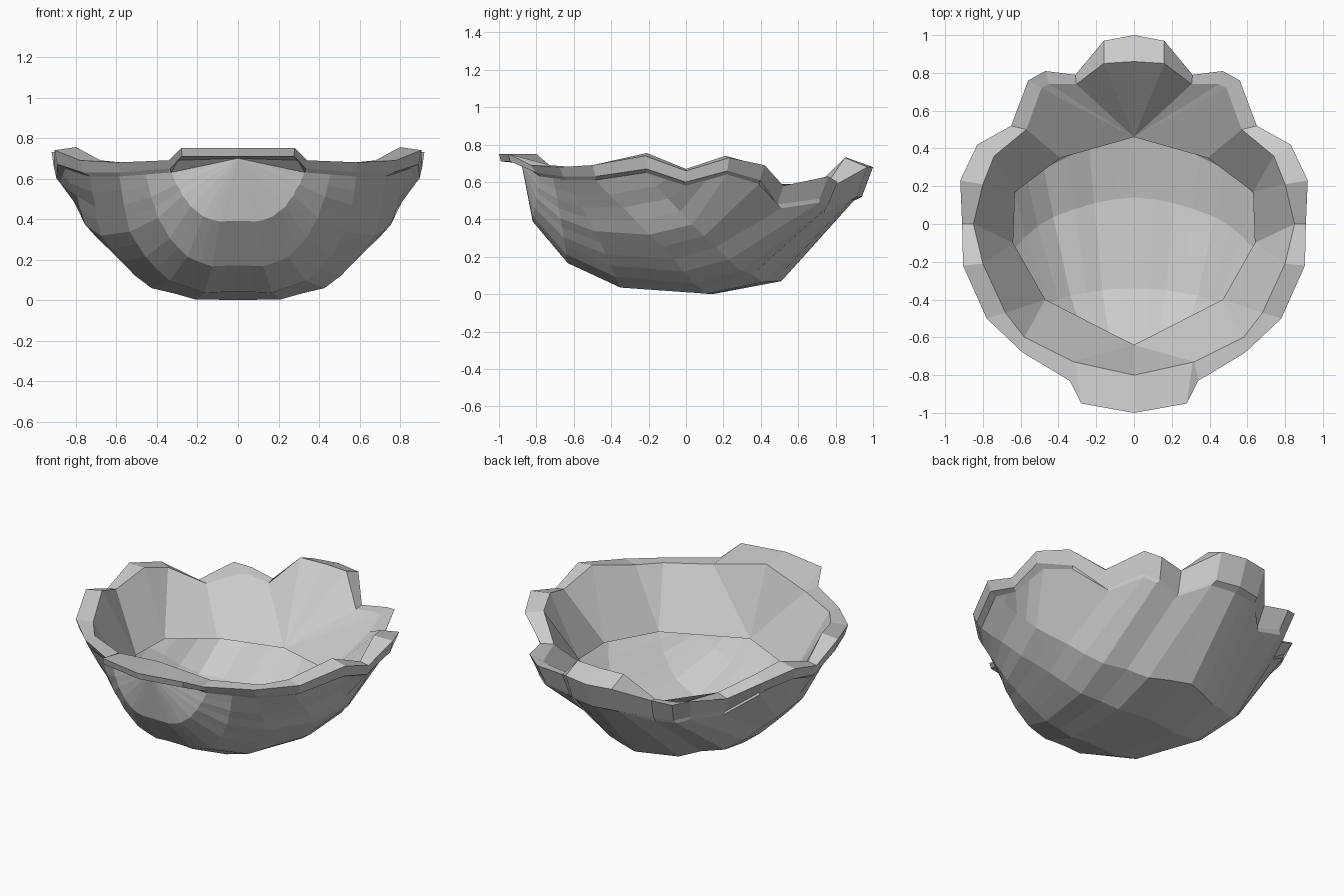
import bpy, bmesh
from math import sin, cos, pi
from mathutils import Vector as V

if "Cube" in bpy.data.objects:
    bpy.data.objects.remove(bpy.data.objects["Cube"])

# Right half of the rim, front to back: outer edge, inner edge, lip thickness
OUTER = [V(p) for p in [
    (0, -1, .75), (.28, -.95, .75), (.34, -.83, .69), (.59, -.68, .68), (.78, -.5, .69),
    (.905, -.22, .74), (.91, 0, .66), (.92, .23, .73), (.83, .42, .69), (.65, .52, .58),
    (.56, .76, .63), (.47, .81, .60), (.31, .79, .58), (.16, .97, .68), (0, 1, .68)]]
INNER = [V(p) for p in [
    (0, -.8, .75), (.31, -.732, .692), (.32, -.73, .69), (.58, -.6, .68), (.68, -.47, .69),
    (.80, -.21, .755), (.85, 0, .67), (.80, .21, .74), (.74, .36, .70), (.57, .50, .59),
    (.49, .72, .59), (.45, .74, .59), (.305, .74, .57), (.16, .85, .73), (0, .86, .73)]]
DROP = [.04, .04, .04, .05, .06, .07, .06, .07, .08, .10, .12, .12, .13, .16, .16]

# Opening at the bottom of the inner wall, and which opening corner each rim point joins
HOLE = [V(p) for p in [(0, -.64, .34), (.47, -.4, .35), (.64, -.1, .35),
                       (.63, .17, .35), (.39, .35, .35), (0, .46, .35)]]
HOLE_OF_RIM = [0, 0, 0, 1, 1, 2, 2, 3, 3, 4, 5, 5, 5, 5, 5]


def under_lip(o, drop):
    """Lower edge of the lip, tucked in further towards the back."""
    sx, sy = (.95, .94) if o.y > .4 else (.985, .99 if o.y < -.9 else .965)
    return V((o.x * sx, o.y * sy, o.z - drop))


UNDER = [under_lip(o, d) for o, d in zip(OUTER, DROP)]
# Top edge of the shell, just inside the lower edge of the lip
EDGE = [V(((o.x + i.x) / 2, (o.y + i.y) / 2 + (.02 if k == 0 else 0), u.z - .02))
        for k, (o, i, u) in enumerate(zip(OUTER, INNER, UNDER))]
EDGE[0].z = .70
for p in EDGE[10:]:
    p.y *= .965


def edge_at(k):
    """Point on the shell edge at a whole or half index."""
    a = int(k)
    return EDGE[a].lerp(EDGE[min(a + 1, 14)], k - a)


def make_half(name, rows, extra=()):
    """Skin rows of points, add extra faces, and mirror across x."""
    bm = bmesh.new()
    for a, b in zip(rows, rows[1:]):
        for j in range(len(a) - 1):
            pts = []
            for p in (a[j], a[j + 1], b[j + 1], b[j]):
                if not any((p - q).length < 1e-5 for q in pts):
                    pts.append(p)
            if len(pts) > 2:
                bm.faces.new([bm.verts.new(p) for p in pts])
    for f in extra:
        bm.faces.new([bm.verts.new(p) for p in f])
    bmesh.ops.remove_doubles(bm, verts=bm.verts, dist=1e-4)
    me = bpy.data.meshes.new(name)
    bm.to_mesh(me)
    bm.free()
    ob = bpy.data.objects.new(name, me)
    bpy.context.collection.objects.link(ob)
    m = ob.modifiers.new("Mirror", 'MIRROR')
    m.use_clip = True
    return ob


# Ribbed scallop shell: growth rings fan out from the front hinge, the last
# ring turns the ribs upward to the rim.
# Per ring: keel y, keel z, rim end, bend power, side bulge
RINGS = [(-.82, .39, 2, 1, .0), (-.63, .17, 2.5, 1, .05), (-.34, .04, 3, 1, .12),
         (.14, .0, 4, .9, .14), (.51, .07, 5, .6, .08)]
RIM = [14, 13.5, 13, 12, 11, 10, 9, 8, 7, 6.5, 6, 5.5, 5]
N = len(RIM)
rows = [[EDGE[0]] * N]
for k, (yb, zb, e, power, bulge) in enumerate(RINGS):
    end = edge_at(e)
    ring = []
    for i in range(N):
        t = i / (N - 1) * pi / 2
        r = 1 + .05 * sin(4 * t)
        if i in (3, 6, 10):
            r *= 1 - .008 * k
        elif i % 2:
            r *= .985
        ring.append(V((end.x * sin(t) * r * (1 + bulge * sin(2 * t)),
                       yb + (end.y - yb) * (1 - cos(t)) ** power,
                       max(.012 * sin(t), end.z - (end.z - zb) * cos(t) * r))))
    ring[-1] = end
    rows.append(ring)
rows.append([edge_at(k) for k in RIM])
make_half("shell", rows, [(EDGE[0], EDGE[2], EDGE[1])])

# Scalloped lip around the rim
make_half("lip", [EDGE, UNDER, OUTER, INNER])

# Inner wall sloping down to the opening
make_half("inner_wall", [INNER, [HOLE[k] for k in HOLE_OF_RIM]])
